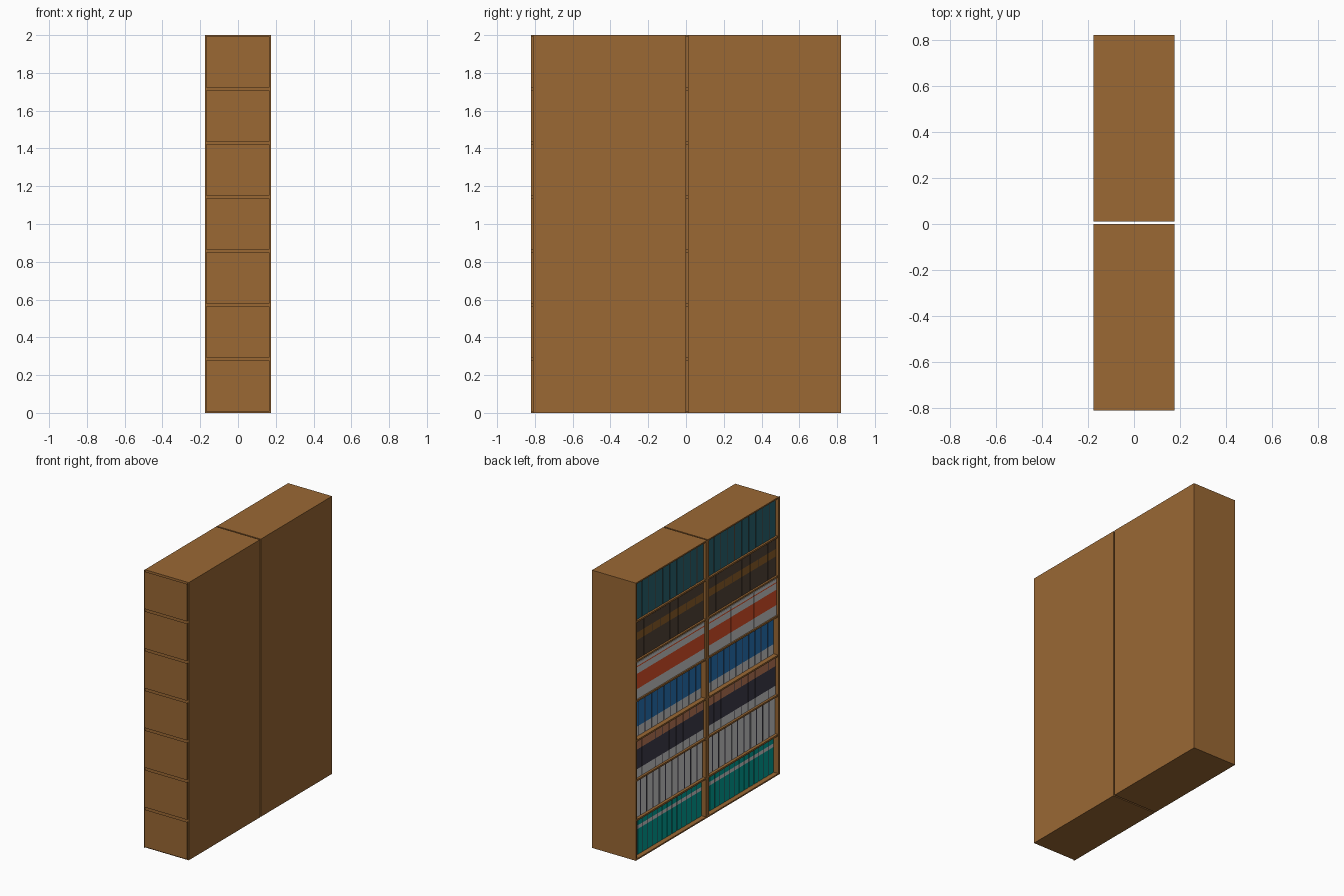
import bpy, bmesh
from mathutils import Vector

if "Cube" in bpy.data.objects:
    bpy.data.objects.remove(bpy.data.objects["Cube"])

COLOURS = {
    "wood": (0.325, 0.138, 0.034), "teal": (0.0, 0.36, 0.305),
    "pale_grey": (0.62, 0.62, 0.62), "navy": (0.05, 0.045, 0.07),
    "tan": (0.52, 0.20, 0.10), "blue": (0.02, 0.18, 0.50),
    "orange_red": (0.75, 0.085, 0.022), "dark_brown": (0.09, 0.058, 0.04),
    "amber": (0.27, 0.115, 0.022), "petrol": (0.022, 0.13, 0.17),
}
MATS = {}
for n, c in COLOURS.items():
    MATS[n] = bpy.data.materials.new(n)
    MATS[n].diffuse_color = (*c, 1)

PITCH, T = 2 / 7, 0.012               # bay pitch, shelf thickness
WALL = 0.01                           # side and rim thickness
XF, XB = -0.175, 0.175                # open face and back


def add_box(bm, lo, hi, cuts=()):
    """Add a box to bm, cut horizontally at the given heights."""
    verts = bmesh.ops.create_cube(bm, size=1)["verts"]
    for v in verts:
        v.co = Vector([(a + b) / 2 + c * (b - a) for a, b, c in zip(lo, hi, v.co)])
    geom = set(verts)
    for v in verts:
        geom.update(v.link_edges)
        geom.update(v.link_faces)
    for z in cuts:
        res = bmesh.ops.bisect_plane(bm, geom=list(geom), plane_co=(0, 0, z), plane_no=(0, 0, 1))
        geom = set(res["geom"])


def finish(name, bm, mats):
    me = bpy.data.meshes.new(name)
    bm.to_mesh(me)
    bm.free()
    for m in mats:
        me.materials.append(MATS[m])
    ob = bpy.data.objects.new(name, me)
    bpy.context.collection.objects.link(ob)
    return ob


def box(name, lo, hi, mat="wood", open_ends=False):
    bm = bmesh.new()
    add_box(bm, lo, hi)
    if open_ends:
        bm.normal_update()
        ends = [f for f in bm.faces if abs(f.normal.z) > 0.5]
        bmesh.ops.delete(bm, geom=ends, context="FACES_ONLY")
    return finish(name, bm, [mat])


def books(name, y0, y1, z0, count, recess, gap, bands, height=0.262):
    """Row of books; bands = (colour, top as a fraction of height), upwards."""
    bm = bmesh.new()
    step = (y1 - y0) / count
    cuts = [z0 + t * height for _, t in bands[:-1]]
    for i in range(count):
        y = y0 + i * step
        add_box(bm, (XF + recess, y + gap / 2, z0),
                (XB - 0.03, y + step - gap / 2, z0 + height), cuts)
    for f in bm.faces:
        h = (f.calc_center_median().z - z0) / height
        f.material_index = next((i for i, b in enumerate(bands) if h < b[1]), len(bands) - 1)
    finish(name, bm, [b[0] for b in bands])


# book rows from the bottom: count, recess, gap, colour bands
BOOKS = [
    (14, 0.035, 0.007, [("teal", 0.70), ("pale_grey", 0.80), ("teal", 1)]),
    (11, 0.022, 0.013, [("pale_grey", 1)]),
    (10, 0.018, 0.005, [("pale_grey", 0.24), ("navy", 0.78), ("tan", 1)]),
    (11, 0.035, 0.009, [("pale_grey", 0.27), ("blue", 1)]),
    (3, 0.012, 0.005, [("pale_grey", 0.28), ("orange_red", 0.70), ("pale_grey", 0.88),
                       ("orange_red", 0.91), ("pale_grey", 1)]),
    (8, 0.016, 0.007, [("dark_brown", 0.52), ("amber", 0.73), ("dark_brown", 1)]),
    (10, 0.016, 0.009, [("petrol", 1)]),
]

for side, base in (("front", -0.82), ("rear", 0.0)):
    ya, yb = base + 0.01, base + 0.82
    # carcass
    box(side + "_back_panel", (XB - 0.01, ya, 0), (XB, yb, 2))
    box(side + "_near_side", (XF, ya, 0), (XB - 0.01, ya + WALL, 2))
    box(side + "_far_side", (XF, yb - WALL, 0), (XB - 0.01, yb, 2))
    box(side + "_top", (XF, ya + WALL, 2 - WALL), (XB - 0.01, yb - WALL, 2))
    box(side + "_bottom", (XF, ya + WALL, 0), (XB - 0.01, yb - WALL, WALL))
    # thin edging that closes the open-face end of the side panels
    box(side + "_edging", (XF, base, 0), (XF + 0.002, ya, 2), open_ends=True)
    for r, (count, recess, gap, bands) in enumerate(BOOKS):
        z = r * PITCH
        # shelf under each bay
        if r:
            box(f"{side}_shelf_{r}", (XF + 0.002, ya + WALL, z - T / 2),
                (XB - 0.01, yb - WALL, z + T / 2))
        # applied side panel of the bay, open at top and bottom
        box(f"{side}_side_panel_{r}", (XF + 0.006, base, z + 0.008),
            (XB - 0.008, ya, z + PITCH - 0.008), open_ends=True)
        zb = z + (T / 2 if r else WALL)
        y0, y1 = ya + WALL + 0.002, yb - WALL - 0.002
        books(f"{side}_books_{r}", y0, y1, zb, count, recess, gap, bands)
        # dark filler just behind the spines, seen between the books
        box(f"{side}_book_gap_filler_{r}", (XF + recess + 0.002, y0 + gap, zb),
            (XB - 0.04, y1 - gap, zb + 0.26), "dark_brown" if r > 4 else "navy")

for m in bpy.data.materials:
    if m.users and not m.is_grease_pencil:
        m.use_nodes = True
        m.node_tree.nodes["Principled BSDF"].inputs["Base Color"].default_value = m.diffuse_color
